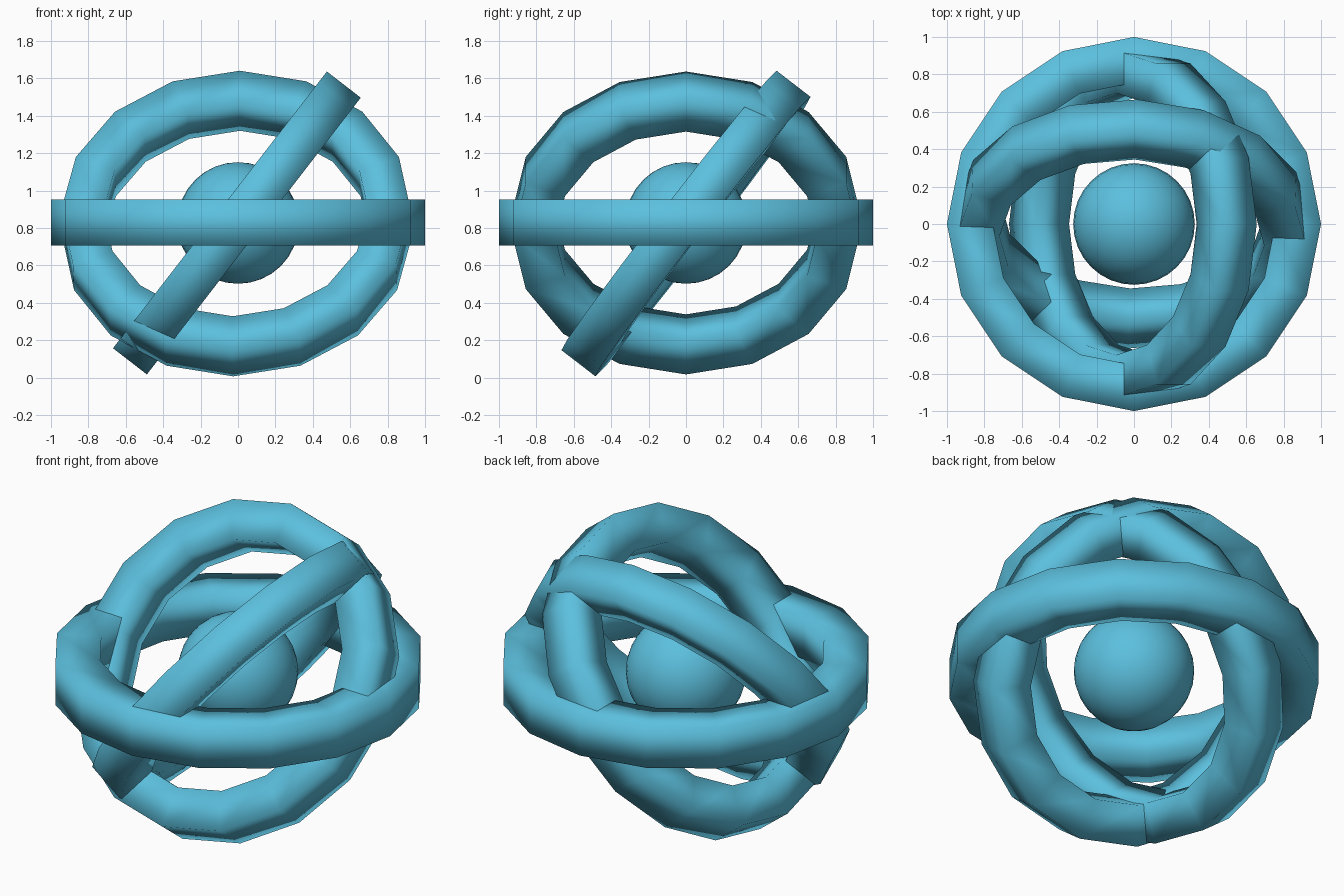
import bpy, bmesh, math

if "Cube" in bpy.data.objects:
    bpy.data.objects.remove(bpy.data.objects["Cube"])

blue = bpy.data.materials.new("blue")
blue.diffuse_color = (0.107, 0.527, 0.73, 1)
blue.use_nodes = True
blue.node_tree.nodes["Principled BSDF"].inputs["Base Color"].default_value = blue.diffuse_color
CZ = 0.827


def ring(name, outer, thick, location, rotation, stretch=(1, 1, 1)):
    """16-sided hoop with a square cross-section, smooth shaded."""
    bm = bmesh.new()
    h = thick / 2
    corners = [(outer, -h), (outer, h), (outer - thick, h), (outer - thick, -h)]
    vs = [bm.verts.new((r, 0, z)) for r, z in corners]
    edges = [bm.edges.new((vs[i], vs[(i + 1) % 4])) for i in range(4)]
    bmesh.ops.spin(bm, geom=vs + edges, cent=(0, 0, 0), axis=(0, 0, 1),
                   angle=math.tau, steps=16)
    bmesh.ops.remove_doubles(bm, verts=bm.verts[:], dist=1e-4)
    bmesh.ops.recalc_face_normals(bm, faces=bm.faces[:])
    for f in bm.faces:
        f.smooth = True
    mesh = bpy.data.meshes.new(name)
    bm.to_mesh(mesh)
    bm.free()
    mesh.materials.append(blue)
    obj = bpy.data.objects.new(name, mesh)
    obj.location = location
    obj.rotation_euler = [math.radians(a) for a in rotation]
    obj.scale = stretch
    bpy.context.collection.objects.link(obj)


# Three crossing hoops
ring("horizontal_ring", 1.0, 0.245, (0, 0, CZ + 0.002), (0, 0, 0))
ring("side_tilted_ring", 0.935, 0.229, (-0.006, 0, CZ), (0, -52.3, 0), (1, 0.992, 1))
ring("front_tilted_ring", 0.943, 0.229, (-0.008, 0, CZ - 0.003), (52.4, 0, -2.1), (0.992, 1, 1))

# Core ball
bpy.ops.mesh.primitive_uv_sphere_add(segments=32, ring_count=16, radius=0.325, location=(0, 0, CZ))
core = bpy.context.object
core.name = "core_ball"
core.data.materials.append(blue)
bpy.ops.object.shade_smooth()
